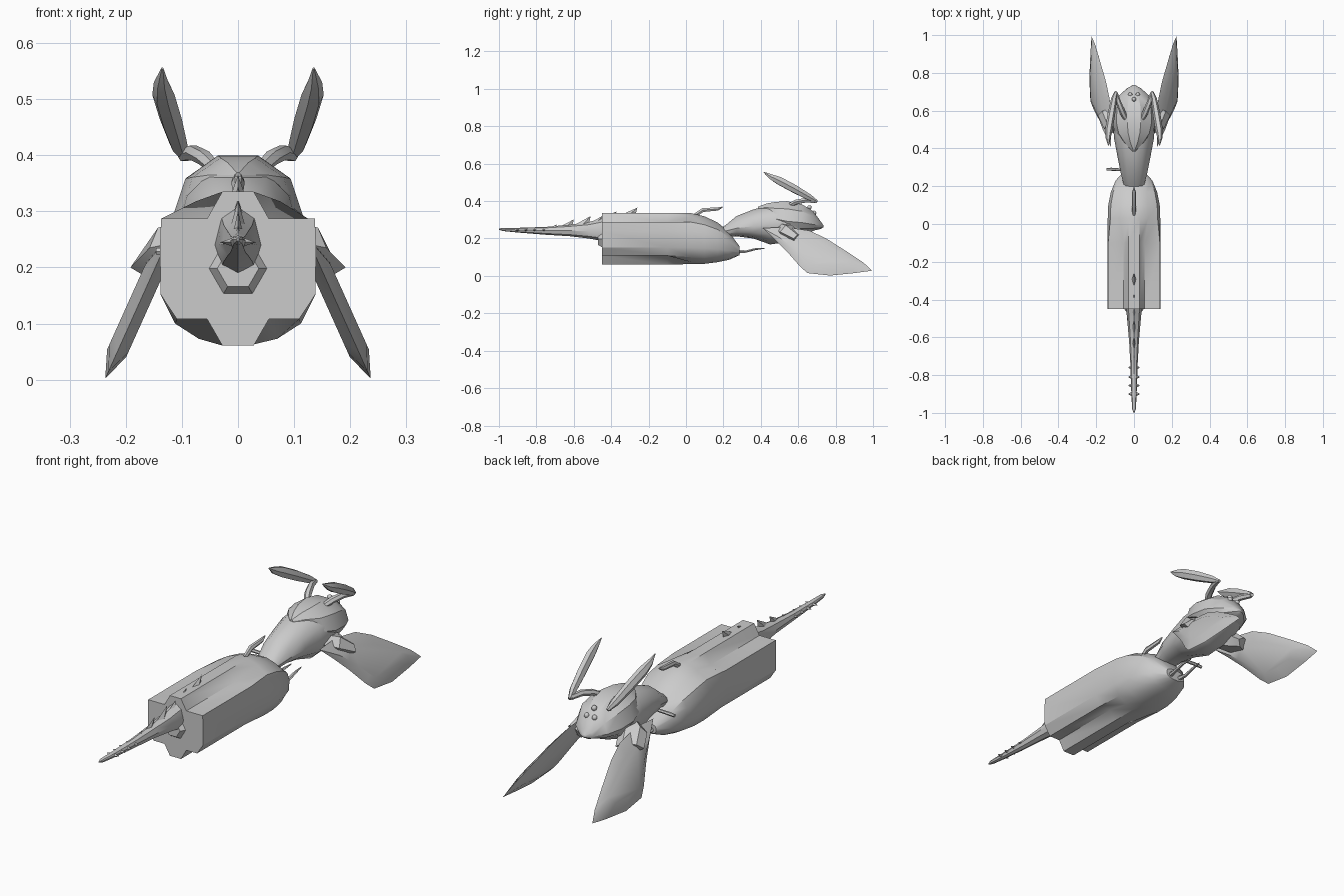
import bpy, math
from mathutils import Vector

grey = bpy.data.materials.new("plain grey")
grey.diffuse_color = (0.6, 0.6, 0.6, 1)


def make(name, verts, faces, angle=35):
    me = bpy.data.meshes.new(name)
    me.from_pydata([tuple(v) for v in verts], [], faces)
    me.materials.append(grey)
    ob = bpy.data.objects.new(name, me)
    bpy.context.collection.objects.link(ob)
    bpy.ops.object.select_all(action='DESELECT')
    bpy.context.view_layer.objects.active = ob
    ob.select_set(True)
    bpy.ops.object.mode_set(mode='EDIT')
    bpy.ops.mesh.select_all(action='SELECT')
    bpy.ops.mesh.normals_make_consistent(inside=False)
    bpy.ops.object.mode_set(mode='OBJECT')
    bpy.ops.object.shade_smooth_by_angle(angle=math.radians(angle))
    return ob


def skin(name, rings, angle=35):
    """Join equal-length rings of points into a capped solid."""
    n = len(rings[0])
    faces = [(i * n + j, i * n + (j + 1) % n, (i + 1) * n + (j + 1) % n, (i + 1) * n + j)
             for i in range(len(rings) - 1) for j in range(n)]
    faces += [tuple(range(n)), tuple(range((len(rings) - 1) * n, len(rings) * n))]
    return make(name, [p for r in rings for p in r], faces, angle)


def loft(name, rows, n, angle=35):
    """Rows of (y, half width, top z, widest z, bottom z)."""
    rings = []
    for y, w, zt, zm, zb in rows:
        ring = []
        for k in range(n):
            a = 2 * math.pi * k / n
            s = math.sin(a)
            ring.append((w * math.cos(a), y, zm + s * ((zt - zm) if s > 0 else (zm - zb))))
        rings.append(ring)
    return skin(name, rings, angle)


def tube(name, pts, n=6, up=(0, 0, 1), angle=40):
    """Rows of (centre, half width, half height) along a bent path."""
    rings = []
    for i, (c, w, h) in enumerate(pts):
        d = Vector(pts[min(i + 1, len(pts) - 1)][0]) - Vector(pts[max(i - 1, 0)][0])
        u = d.cross(Vector(up)).normalized()
        v = u.cross(d).normalized()
        rings.append([Vector(c) + u * w * math.cos(2 * math.pi * k / n)
                      + v * h * math.sin(2 * math.pi * k / n) for k in range(n)])
    return skin(name, rings, angle)


def mirror(pts):
    return [((-c[0], c[1], c[2]), w, h) for c, w, h in pts]


# Barrel: notched section that fills out to a rounded rear end
notched = [(0.028, 0.335), (0.055, 0.287), (0.137, 0.287), (0.139, 0.24),
           (0.138, 0.152), (0.109, 0.108), (0.055, 0.108), (0.028, 0.061)]
filled = [(0.028, 0.335), (0.075, 0.318), (0.125, 0.287), (0.139, 0.24),
          (0.138, 0.152), (0.112, 0.1), (0.07, 0.073), (0.028, 0.063)]


def section(prof, y, s=1.0, top=0.335, bot=0.061):
    half = [(x * s, y, bot + (z - 0.061) * (top - bot) / 0.274) for x, z in prof]
    return half + [(-x, a, z) for x, a, z in reversed(half)]


skin("barrel", [section(notched, -0.45), section(notched, -0.1), section(filled, 0.03),
                section(filled, 0.1, 0.98, 0.318, 0.063), section(filled, 0.17, 0.88, 0.285, 0.072),
                section(filled, 0.23, 0.7, 0.235, 0.085), section(filled, 0.285, 0.35, 0.16, 0.11)], 32)

# Raised hexagon on the barrel's front face
skin("front_hexagon", [[(r * math.cos(math.pi * k / 3), y, 0.198 + r * math.sin(math.pi * k / 3))
                        for k in range(6)] for y, r in ((-0.445, 0.055), (-0.47, 0.037))], 20)

# Long stinger with side barbs and top thorns
loft("stinger", [(-0.44, 0.042, 0.31, 0.24, 0.185), (-0.52, 0.035, 0.288, 0.24, 0.2),
                 (-0.62, 0.026, 0.274, 0.242, 0.212), (-0.75, 0.019, 0.262, 0.243, 0.22),
                 (-0.9, 0.014, 0.257, 0.246, 0.232), (-0.98, 0.01, 0.257, 0.25, 0.24),
                 (-1.0, 0.002, 0.253, 0.25, 0.247)], 8)
for y in (-0.76, -0.81, -0.855, -0.9):
    make("side_barbs", [(-0.032, y, 0.245), (0, y - 0.02, 0.245), (0.032, y, 0.245),
                        (0, y + 0.02, 0.245), (0, y, 0.256), (0, y, 0.234)],
         [(a, (a + 1) % 4, c) for a in range(4) for c in (4, 5)])
for y0, z0, y1, z1, w in ((-0.69, 0.255, -0.6, 0.302, 0.01), (-0.6, 0.27, -0.51, 0.32, 0.014),
                          (-0.52, 0.28, -0.445, 0.322, 0.014), (-0.42, 0.325, -0.37, 0.345, 0.006),
                          (-0.35, 0.325, -0.26, 0.365, 0.014), (-0.75, 0.25, -0.69, 0.275, 0.008)):
    make("top_thorns", [(0, y0, z0), (w, (y0 + y1) / 2, z0), (0, y1 - 0.01, z0),
                        (-w, (y0 + y1) / 2, z0), (0, y1, z1)],
         [(0, 1, 2, 3), (0, 1, 4), (1, 2, 4), (2, 3, 4), (3, 0, 4)])

# Long thorn over the waist and thin prongs under it
tube("waist_thorn", [((0, 0.05, 0.325), 0.008, 0.012), ((0, 0.09, 0.352), 0.012, 0.012),
                     ((0, 0.17, 0.358), 0.01, 0.01), ((0, 0.195, 0.368), 0.002, 0.003)])
for s in (-1, 1):
    tube("rear_prong", [((s * 0.02, 0.25, 0.13), 0.014, 0.014), ((s * 0.03, 0.32, 0.13), 0.01, 0.007),
                        ((s * 0.03, 0.37, 0.143), 0.007, 0.006), ((s * 0.025, 0.42, 0.147), 0.002, 0.002)])
tube("side_peg", [((-0.04, 0.285, 0.23), 0.007, 0.007), ((-0.12, 0.29, 0.23), 0.008, 0.008),
                  ((-0.146, 0.29, 0.228), 0.007, 0.007)])

# Thorax, waist and head shield
loft("thorax", [(0.17, 0.035, 0.245, 0.225, 0.2), (0.21, 0.055, 0.27, 0.24, 0.205),
                (0.27, 0.07, 0.32, 0.255, 0.212), (0.36, 0.088, 0.355, 0.265, 0.2),
                (0.45, 0.105, 0.38, 0.275, 0.168), (0.53, 0.112, 0.385, 0.275, 0.18),
                (0.63, 0.09, 0.36, 0.275, 0.215), (0.7, 0.04, 0.3, 0.265, 0.25)], 12)
loft("head_shield", [(0.385, 0.008, 0.37, 0.357, 0.34), (0.43, 0.06, 0.39, 0.33, 0.28),
                     (0.48, 0.1, 0.4, 0.305, 0.25), (0.54, 0.116, 0.405, 0.292, 0.235),
                     (0.62, 0.11, 0.388, 0.285, 0.23), (0.68, 0.08, 0.35, 0.275, 0.24),
                     (0.72, 0.035, 0.293, 0.268, 0.25), (0.735, 0.006, 0.27, 0.265, 0.26)], 10, 28)

# Three little eyes on the head
for x, y, z in ((-0.02, 0.685, 0.337), (0.02, 0.685, 0.337), (0, 0.66, 0.366)):
    bpy.ops.mesh.primitive_uv_sphere_add(segments=8, ring_count=6, radius=0.012, location=(x, y, z))
    bpy.context.object.name = "small_eye"
    bpy.context.object.data.materials.append(grey)
    bpy.ops.object.shade_smooth()

# Feelers: short stalk, elbow, then a flat club sweeping forward
stalk = [((0.04, 0.55, 0.375), 0.012, 0.012), ((0.06, 0.59, 0.395), 0.016, 0.014),
         ((0.08, 0.64, 0.405), 0.014, 0.014), ((0.097, 0.69, 0.4), 0.012, 0.012)]
club = [((0.095, 0.7, 0.397), 0.008, 0.008), ((0.106, 0.66, 0.42), 0.016, 0.018),
        ((0.12, 0.58, 0.465), 0.02, 0.024), ((0.133, 0.5, 0.508), 0.02, 0.024),
        ((0.137, 0.455, 0.53), 0.013, 0.016), ((0.135, 0.415, 0.555), 0.002, 0.002)]
# Shoulder stubs carrying the wings
stub = [((0.06, 0.5, 0.25), 0.04, 0.04), ((0.11, 0.54, 0.235), 0.06, 0.045),
        ((0.137, 0.6, 0.2), 0.06, 0.025)]
for pts in (stalk, mirror(stalk)):
    tube("feeler_stalk", pts)
for pts in (club, mirror(club)):
    tube("feeler_club", pts)
for pts in (stub, mirror(stub)):
    tube("wing_shoulder", pts)

# Drooping wings: outline in (y, z), with x following the wing's slope
outline = [(0.41, 0.255), (0.47, 0.2), (0.54, 0.13), (0.61, 0.05), (0.65, 0.015), (0.77, 0.002),
           (0.9, 0.015), (0.995, 0.028), (0.95, 0.07), (0.86, 0.13), (0.75, 0.2), (0.66, 0.242), (0.53, 0.262)]


def wing_x(z):
    return 0.125 + (0.25 - z) * 0.45


for s in (-1, 1):
    n = len(outline)
    rim = [(s * wing_x(z), y, z) for y, z in outline]
    layers = []
    for off in (0.017, -0.017):
        for y, z in outline:
            yy, zz = 0.69 + (y - 0.69) * 0.68, 0.115 + (z - 0.115) * 0.6
            layers.append((s * (wing_x(zz) + off), yy, zz + off * 0.4))
    faces = []
    for side in (1, 2):
        b = side * n
        faces += [(j, (j + 1) % n, b + (j + 1) % n, b + j) for j in range(n)]
        faces.append(tuple(range(b, b + n)))
    make("wing", rim + layers, faces, 40)
